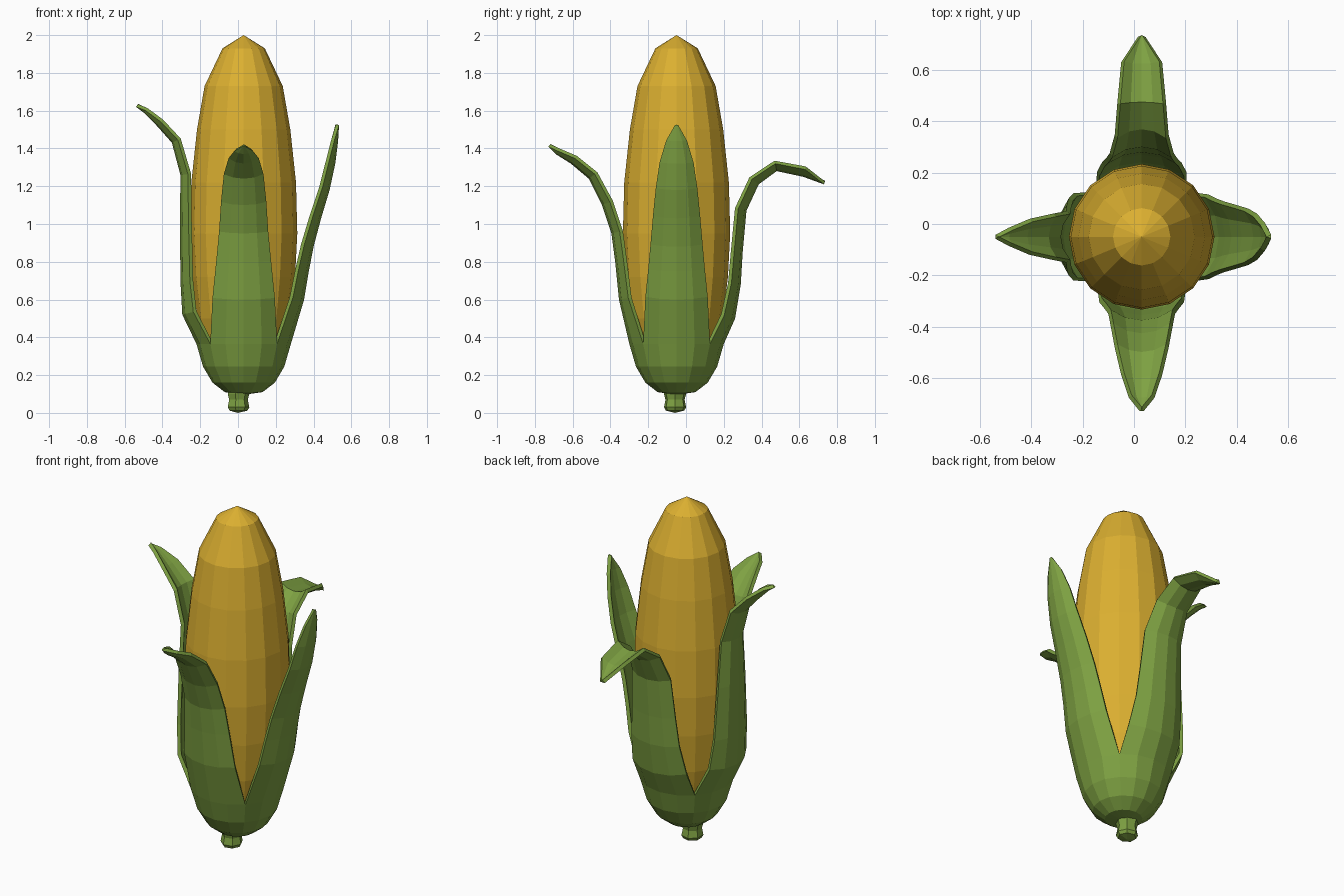
import bpy, bmesh, math
from mathutils import Vector

if "Cube" in bpy.data.objects:
    bpy.data.objects.remove(bpy.data.objects["Cube"])

CX, CY = 0.03, -0.05          # axis of the cob


def material(name, rgb):
    m = bpy.data.materials.new(name)
    m.diffuse_color = (*rgb, 1)
    m.use_nodes = True
    m.node_tree.nodes["Principled BSDF"].inputs["Base Color"].default_value = m.diffuse_color
    return m


green = material("husk green", (0.21, 0.36, 0.055))
yellow = material("kernel yellow", (0.71, 0.43, 0.03))


def finish(bm, name, mat):
    me = bpy.data.meshes.new(name)
    bm.to_mesh(me)
    bm.free()
    me.materials.append(mat)
    ob = bpy.data.objects.new(name, me)
    bpy.context.collection.objects.link(ob)
    return ob


def lathe(name, profile, sides, cx, cy, mat):
    """Closed solid of revolution; first and last profile points lie on the axis."""
    bm = bmesh.new()
    rings = []
    for r, z in profile:
        rings.append([bm.verts.new((cx + r * math.cos(math.tau * i / sides),
                                    cy + r * math.sin(math.tau * i / sides), z))
                      for i in range(sides if r else 1)])
    for a, b in zip(rings, rings[1:]):
        for i in range(sides):
            j = (i + 1) % sides
            loop = [a[i % len(a)], a[j % len(a)], b[j % len(b)], b[i % len(b)]]
            bm.faces.new(list(dict.fromkeys(loop)))
    return finish(bm, name, mat)


# Cob
lathe("cob", [(0, 0.16), (0.13, 0.2), (0.205, 0.33), (0.245, 0.5), (0.272, 0.72),
              (0.284, 0.95), (0.277, 1.22), (0.247, 1.5), (0.207, 1.73),
              (0.112, 1.93), (0, 2.0)], 16, CX, CY, yellow)

# Stem
lathe("stem", [(0, 0), (0.05, 0.012), (0.06, 0.03), (0.052, 0.07), (0.06, 0.1),
               (0.06, 0.13), (0, 0.14)], 7, 0.0, -0.058, green)

# Husk: shared cup rings (radius, z), then leaf rings (radius, z, half width, sag)
CUP = [(0.03, 0.1), (0.1, 0.11), (0.165, 0.16), (0.215, 0.245), (0.25, 0.365)]
LEAVES = {
    -90: [(.305, .6, .165, .05), (.325, .8, .145, .045), (.345, .95, .13, .045),
          (.395, 1.1, .12, .045), (.465, 1.24, .105, .04), (.56, 1.32, .08, .035),
          (.64, 1.37, .05, .02), (.68, 1.41, .008, 0)],
    0: [(.32, .6, .165, .06), (.345, .75, .15, .055), (.37, .88, .138, .05),
        (.41, 1.03, .125, .045), (.455, 1.18, .11, .04), (.485, 1.32, .09, .035),
        (.5, 1.44, .055, .02), (.505, 1.525, .008, 0)],
    180: [(.325, .52, .17, .06), (.335, .7, .15, .05), (.337, 1.0, .125, .045),
          (.335, 1.26, .1, .04), (.38, 1.43, .09, .035), (.46, 1.52, .07, .03),
          (.53, 1.59, .035, .015), (.57, 1.62, .008, 0)],
    90: [(.31, .5, .175, .06), (.34, .68, .155, .05), (.35, .85, .14, .045),
         (.37, 1.07, .125, .045), (.435, 1.21, .105, .045), (.53, 1.28, .095, .04),
         (.67, 1.25, .08, .04), (.78, 1.21, .015, 0)],
}
SEG = 4
C45 = math.cos(math.pi / 4)

bm = bmesh.new()
for angle, upper in LEAVES.items():
    a = math.radians(angle)
    out, side = Vector((math.cos(a), math.sin(a), 0)), Vector((-math.sin(a), math.cos(a), 0))
    rings = [(r, z, r * C45, r * (1 - C45)) for r, z in CUP] + upper
    grid = []
    for k, (r, z, w, sag) in enumerate(rings):
        # the leaf curls along its own normal above the cup
        nr, nz = -1, 0
        if k >= len(CUP):
            p, q = rings[k - 1], rings[min(k + 1, len(rings) - 1)]
            t = Vector((q[0] - p[0], q[1] - p[1])).normalized()
            nr, nz = -t.y, t.x
        row = []
        for i in range(SEG + 1):
            phi = math.pi / 4 * (2 * i / SEG - 1)
            d = sag * (1 - math.cos(phi)) / (1 - C45)
            co = (Vector((CX, CY, z + nz * d)) + out * (r + nr * d)
                  + side * (w * math.sin(phi) / C45))
            row.append(bm.verts.new(co))
        grid.append(row)
    for lo, hi in zip(grid, grid[1:]):
        for i in range(SEG):
            bm.faces.new((lo[i], lo[i + 1], hi[i + 1], hi[i]))
bmesh.ops.remove_doubles(bm, verts=bm.verts, dist=0.0005)
husk = finish(bm, "husk", green)
solid = husk.modifiers.new("thickness", 'SOLIDIFY')
solid.thickness = 0.02
solid.offset = -1
